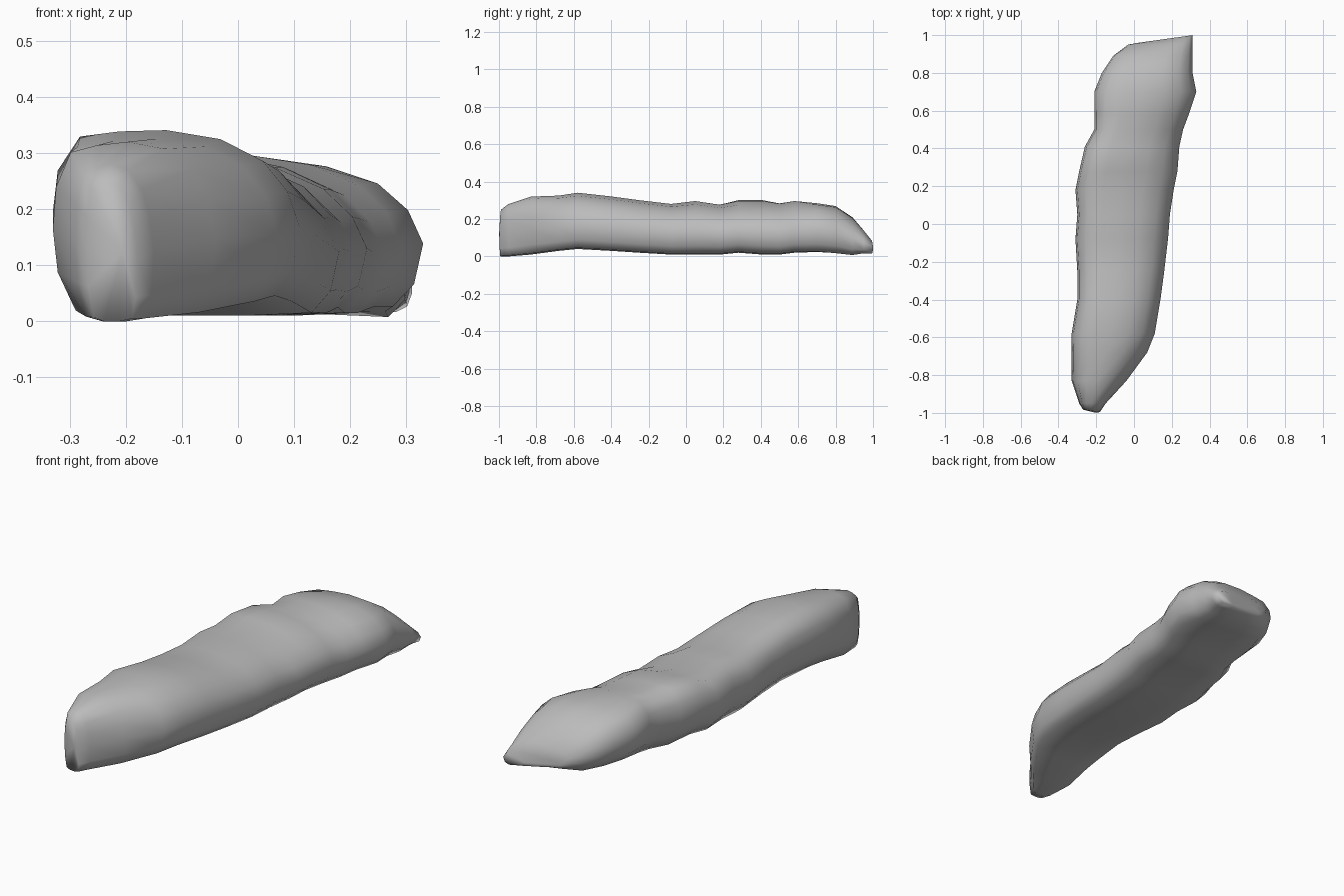
import bpy
import bmesh
from mathutils import Vector

default_cube = bpy.data.objects.get("Cube")
if default_cube:
    bpy.data.objects.remove(default_cube, do_unlink=True)

# Rock material
stone = bpy.data.materials.new("plain grey stone")
stone.use_nodes = True
grey = (0.5, 0.5, 0.5, 1)
stone.diffuse_color = grey
stone.node_tree.nodes["Principled BSDF"].inputs["Base Color"].default_value = grey

# Rounded cross-section: fraction across, fraction up
PROFILE = [(0, .5), (.02, .74), (.11, .94), (.27, .98), (.46, 1), (.68, .96),
           (.85, .84), (.95, .66), (1, .44), (.97, .17), (.9, .02), (.65, 0),
           (.35, 0), (.14, .03), (.03, .25)]

# Stations in hundredths: along, left edge, right edge, bottom, top, slope to the right
STATIONS = [
    (-99, -27, -18, 0, 25, 0),
    (-95, -29, -15, 0, 28, 0),
    (-83, -33, -4, 1, 32, 0),
    (-68, -33, 7, 3, 33, 1),
    (-58, -33, 11, 4, 35, 2),
    (-40, -30, 14, 3, 33, 2),
    (-25, -30, 16, 2, 31, 2),
    (-8, -31, 18, 1, 29, 2),
    (5, -30, 19, 1, 31, 3),
    (18, -31, 21, 1, 29, 3),
    (28, -29, 23, 2, 32, 5),
    (41, -26, 24, 1, 32, 5),
    (50, -21, 26, 1, 30, 4),
    (58, -21, 29, 2, 31, 3),
    (70, -21, 33, 2, 28, -1),
    (80, -17, 31, 1, 26, -2),
    (89, -11, 31, 0, 20, -2),
    (95, -3, 31, 1, 13, -2),
    (98, 2, 31, 1, 8, -2),
]


def section_ring(bm, along, left, right, bottom, top, slope):
    """Place one cross-section, tilted above and lifted under the far left."""
    ring = []
    lift = max(0, along - 60) * 0.12
    for across, up in PROFILE:
        height = bottom + up * (top - bottom - slope * across)
        height += lift * (1 - across) * (1 - up)
        x = left + across * (right - left)
        ring.append(bm.verts.new(Vector((x, along, height)) / 100))
    return ring


def close_end(bm, ring, push):
    """Close an open end with a fan around a slightly raised centre."""
    centre = sum((v.co for v in ring), Vector()) / len(ring)
    tip = bm.verts.new(centre + Vector(push))
    for a, b in zip(ring, ring[1:] + ring[:1]):
        bm.faces.new((a, b, tip))


# Loft the body between the stations
bm = bmesh.new()
rings = [section_ring(bm, *station) for station in STATIONS]
for near, far in zip(rings, rings[1:]):
    for i in range(len(PROFILE)):
        j = (i + 1) % len(PROFILE)
        bm.faces.new((near[i], near[j], far[j], far[i]))

# Skew the blunt far end and the narrow front nose
for v in rings[-1]:
    v.co.y += 0.14 * (v.co.x - 0.17)
for v in rings[0]:
    v.co.y -= 0.15 * (v.co.x + 0.22)
close_end(bm, rings[0], (0.02, -0.01, 0))
close_end(bm, rings[-1], (0.04, 0, -0.02))
bmesh.ops.recalc_face_normals(bm, faces=bm.faces[:])

mesh = bpy.data.meshes.new("long_rock")
bm.to_mesh(mesh)
bm.free()
mesh.materials.append(stone)
rock = bpy.data.objects.new("long_rock", mesh)
bpy.context.collection.objects.link(rock)

# Soft shading over the worn surface
bpy.ops.object.select_all(action="DESELECT")
rock.select_set(True)
bpy.context.view_layer.objects.active = rock
bpy.ops.object.shade_smooth()
